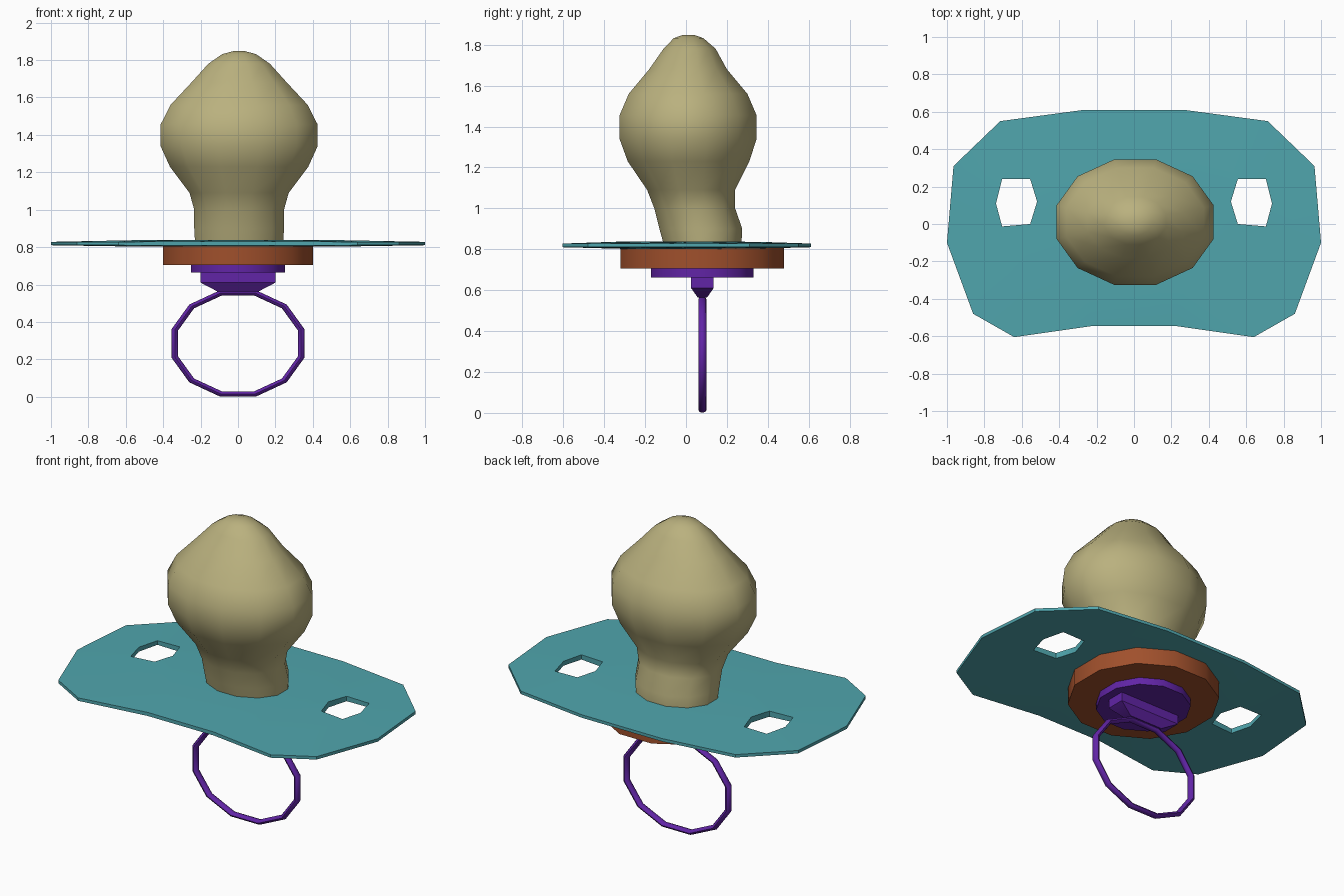
import bpy, bmesh, math
from mathutils import Vector

if "Cube" in bpy.data.objects:
    bpy.data.objects.remove(bpy.data.objects["Cube"])

N = 12
CY = 0.08  # y centre of the neck, discs and ring


def material(name, rgb):
    m = bpy.data.materials.new(name)
    m.diffuse_color = (*rgb, 1)
    m.use_nodes = True
    m.node_tree.nodes["Principled BSDF"].inputs["Base Color"].default_value = m.diffuse_color
    return m


TAN = material("tan", (0.49, 0.44, 0.21))
TEAL = material("teal", (0.08, 0.38, 0.42))
ORANGE = material("orange", (0.35, 0.08, 0.025))
PURPLE = material("purple", (0.12, 0.018, 0.38))


def finish(bm, name, mat, angle=35):
    bmesh.ops.recalc_face_normals(bm, faces=bm.faces[:])
    me = bpy.data.meshes.new(name)
    bm.to_mesh(me)
    bm.free()
    me.materials.append(mat)
    ob = bpy.data.objects.new(name, me)
    bpy.context.collection.objects.link(ob)
    bpy.ops.object.select_all(action='DESELECT')
    ob.select_set(True)
    bpy.context.view_layer.objects.active = ob
    bpy.ops.object.shade_smooth_by_angle(angle=math.radians(angle))
    return ob


def loft(name, mat, rings, angle=35):
    """Join rings of points with quads and cap both ends."""
    bm = bmesh.new()
    loops = [[bm.verts.new(p) for p in r] for r in rings]
    n = len(loops[0])
    for a, b in zip(loops, loops[1:]):
        for i in range(n):
            j = (i + 1) % n
            bm.faces.new((a[i], a[j], b[j], b[i]))
    bm.faces.new(loops[0])
    bm.faces.new(loops[-1])
    return finish(bm, name, mat, angle)


def oval(cx, cy, rx, ry, z):
    """12-sided ring whose flats reach the given half widths."""
    k = 1 / math.cos(math.pi / N)
    angs = [(i + 0.5) * 2 * math.pi / N for i in range(N)]
    return [(cx + rx * k * math.cos(a), cy + ry * k * math.sin(a), z) for a in angs]


# Nipple: z, half width x, front y, back y
profile = [
    (0.81, 0.235, -0.105, 0.27), (0.90, 0.24, -0.13, 0.275), (1.00, 0.24, -0.155, 0.24),
    (1.09, 0.265, -0.19, 0.24), (1.23, 0.37, -0.285, 0.31), (1.34, 0.42, -0.325, 0.345),
    (1.455, 0.42, -0.325, 0.345), (1.56, 0.367, -0.28, 0.30), (1.68, 0.255, -0.18, 0.20),
    (1.78, 0.165, -0.11, 0.145), (1.832, 0.09, -0.06, 0.085), (1.848, 0.03, -0.015, 0.04)]
loft("nipple", TAN, [oval(0.006, (f + b) / 2, rx, (b - f) / 2, z)
                     for z, rx, f, b in profile], 60)

# Shield: mirrored outline, two finger holes, slightly domed centre
half = [(0.27, 0.61), (0.715, 0.55), (0.965, 0.31), (1.0, -0.1),
        (0.86, -0.48), (0.64, -0.605), (0.22, -0.545)]
hole = [(0.555, 0.24), (0.705, 0.24), (0.738, 0.11), (0.705, -0.013), (0.555, 0.0), (0.518, 0.12)]


def flip(pts):
    return [(-x, y) for x, y in reversed(pts)]


bm = bmesh.new()
loops = [half + flip(half), hole, flip(hole),
         [p[:2] for p in oval(0, 0.04, 0.40, 0.36, 0)]]
edges = []
for pts in loops:
    vs = [bm.verts.new((x, y, 0)) for x, y in pts]
    edges += [bm.edges.new((vs[i], vs[(i + 1) % len(vs)])) for i in range(len(vs))]
bmesh.ops.triangle_fill(bm, edges=edges, use_beauty=True, normal=Vector((0, 0, 1)))
bm.faces.new(vs)
ext = bmesh.ops.extrude_face_region(bm, geom=bm.faces[:], use_keep_orig=True)
top = {g for g in ext["geom"] if isinstance(g, bmesh.types.BMVert)}
for v in bm.verts:
    r = math.hypot(v.co.x, v.co.y / 0.62)
    t = max(0.0, min(1.0, (1 - r) / 0.5))
    v.co.z = 0.828 + 0.010 * t if v in top else 0.810 - 0.008 * t
finish(bm, "shield", TEAL)

# Round base disc and knob disc
loft("base_disc", ORANGE, [oval(0, CY, 0.40, 0.40, z) for z in (0.705, 0.805)])
loft("knob_disc", PURPLE, [oval(0, CY, 0.25, 0.25, z) for z in (0.663, 0.71)])

# Tapered mount that holds the ring
mount = [(0.67, 0.20, 0.055), (0.61, 0.20, 0.055), (0.563, 0.11, 0.022)]
loft("ring_mount", PURPLE, [[(sx * w, CY + sy * d, z)
                             for sx, sy in ((1, 1), (-1, 1), (-1, -1), (1, -1))]
                            for z, w, d in mount])

# Oval pull ring
bm = bmesh.new()
tube = 8
grid = []
for i in range(N):
    a = (i + 0.5) * 2 * math.pi / N
    row = []
    for j in range(tube):
        b = j * 2 * math.pi / tube
        r = 0.350 + 0.018 * math.cos(b)
        row.append(bm.verts.new((r * math.cos(a), CY + 0.02 * math.sin(b),
                                 0.285 + 0.80 * r * math.sin(a))))
    grid.append(row)
for i in range(N):
    for j in range(tube):
        p, q, k = grid[i], grid[(i + 1) % N], (j + 1) % tube
        bm.faces.new((p[j], q[j], q[k], p[k]))
finish(bm, "pull_ring", PURPLE, 50)
